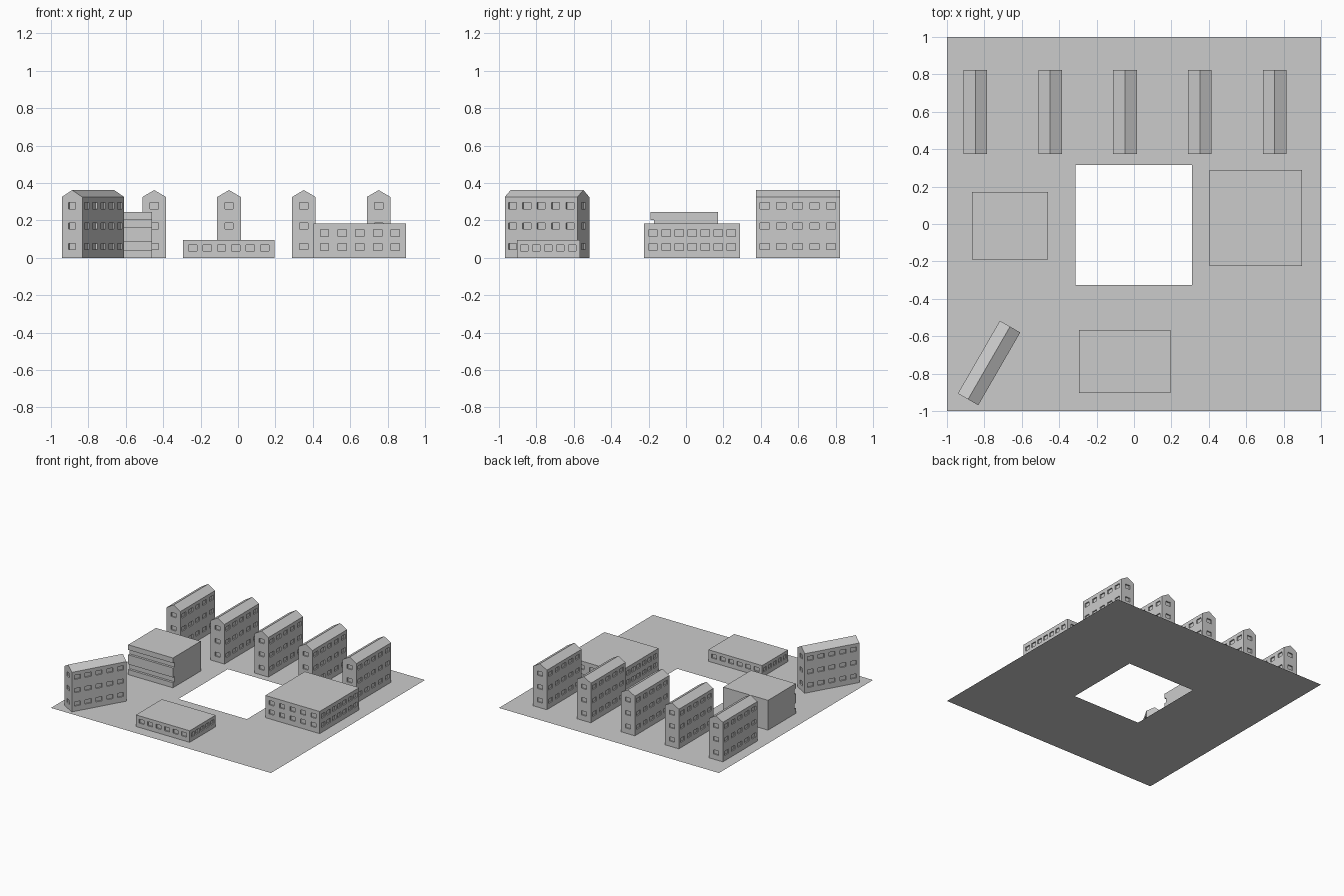
import bpy, bmesh
from mathutils import Vector, Matrix
from math import radians

if "Cube" in bpy.data.objects:
    bpy.data.objects.remove(bpy.data.objects["Cube"])


def finish(bm, name, loc=(0, 0, 0), angle=0):
    bmesh.ops.remove_doubles(bm, verts=bm.verts, dist=1e-5)
    me = bpy.data.meshes.new(name)
    bm.to_mesh(me)
    bm.free()
    ob = bpy.data.objects.new(name, me)
    ob.location = loc
    ob.rotation_euler.z = radians(angle)
    bpy.context.collection.objects.link(ob)
    return ob


def face(bm, pts):
    return bm.faces.new([bm.verts.new(p) for p in pts])


def cuts(length, n, size, margin):
    # edges of n evenly spaced openings between two margins
    step = (length - 2 * margin - size) / max(n - 1, 1)
    if n == 1:
        margin = (length - size) / 2
    out = [0]
    for i in range(n):
        out += [margin + i * step, margin + i * step + size]
    return out + [length]


def wall(bm, a, b, us, zs, depth=0.01):
    # wall from a to b (outside on the right) with recessed windows
    a, b = Vector((*a, 0)), Vector((*b, 0))
    t = (b - a).normalized()
    inward = Vector((-t.y, t.x, 0)) * depth
    for i in range(len(us) - 1):
        for j in range(len(zs) - 1):
            q = [a + t * u + Vector((0, 0, z)) for u, z in
                 ((us[i], zs[j]), (us[i + 1], zs[j]),
                  (us[i + 1], zs[j + 1]), (us[i], zs[j + 1]))]
            if i % 2 and j % 2:
                r = [p + inward for p in q]
                face(bm, r)
                for k in range(4):
                    m = (k + 1) % 4
                    face(bm, [q[k], q[m], r[m], r[k]])
            else:
                face(bm, q)


def building(name, loc, w, d, h, zs, nx, ny, win_x, win_y, mx, my, ridge=0, angle=0):
    bm = bmesh.new()
    x, y = w / 2, d / 2
    c = [(-x, -y), (x, -y), (x, y), (-x, y)]
    for k in range(4):
        us = cuts(d, ny, win_y, my) if k % 2 else cuts(w, nx, win_x, mx)
        wall(bm, c[k], c[(k + 1) % 4], us, zs)
    if ridge:
        # gabled roof
        f, b = (0, -y, h + ridge), (0, y, h + ridge)
        face(bm, [(x, -y, h), (x, y, h), b, f])
        face(bm, [(-x, y, h), (-x, -y, h), f, b])
        face(bm, [(-x, -y, h), (x, -y, h), f])
        face(bm, [(x, y, h), (-x, y, h), b])
    else:
        face(bm, [(*p, h) for p in c])
    return finish(bm, name, (*loc, 0), angle)


# ground sheet with courtyard opening
bm = bmesh.new()
for x0, x1, y0, y1 in ((-1, 1, -1, -0.455), (-1, -0.313, -0.326, 0.315),
                       (0.309, 1, -0.326, 0.315), (-1, 1, 0.315, 1)):
    face(bm, [(x0, y0, 0), (x1, y0, 0), (x1, y1, 0), (x0, y1, 0)])
finish(bm, "ground")

# road strip
bm = bmesh.new()
face(bm, [(-1, -0.455, 0), (1, -0.455, 0), (1, -0.326, 0), (-1, -0.326, 0)])
road = finish(bm, "road")
mat = bpy.data.materials.new("asphalt")
mat.diffuse_color = (0.6, 0.6, 0.6, 1)
mat.use_nodes = True
mat.node_tree.nodes["Principled BSDF"].inputs["Base Color"].default_value = mat.diffuse_color
road.data.materials.append(mat)

# gabled apartment blocks: row of five plus one turned
rows = [0, 0.043, 0.077, 0.153, 0.187, 0.262, 0.296, 0.325]
spots = [(-0.848 + 0.4 * i, 0.598, 0) for i in range(5)] + [(-0.775, -0.743, -30)]
for i, (px, py, ang) in enumerate(spots):
    building(f"apartment_block_{i + 1}", (px, py), 0.126, 0.449, 0.325, rows,
             1, 5, 0.045, 0.05, 0.04, 0.022, ridge=0.037, angle=ang)

# two-storey hall on the right
building("two_storey_hall", (0.652, 0.033), 0.494, 0.514, 0.182,
         [0, 0.04, 0.075, 0.115, 0.15, 0.182], 5, 7, 0.045, 0.045, 0.035, 0.025)

# single-storey hall at the front
building("low_hall", (-0.05, -0.736), 0.489, 0.337, 0.095,
         [0, 0.035, 0.068, 0.095], 6, 5, 0.045, 0.04, 0.03, 0.02)

# office with ribbon recesses along its front, extruded from its side profile
f, r, back, top = -0.189, -0.17, 0.172, 0.245
profile = [(back, 0), (back, top), (f, top), (f, 0.203), (r, 0.203), (r, 0.163),
           (f, 0.163), (f, 0.085), (r, 0.085), (r, 0.042), (f, 0.042), (f, 0)]
bm = bmesh.new()
side = face(bm, [(-0.866, y, z) for y, z in profile])
res = bmesh.ops.extrude_face_region(bm, geom=[side], use_keep_orig=True)
bmesh.ops.translate(bm, vec=(0.407, 0, 0),
                    verts=[v for v in res["geom"] if isinstance(v, bmesh.types.BMVert)])
bmesh.ops.recalc_face_normals(bm, faces=bm.faces)
finish(bm, "ribbon_office")
